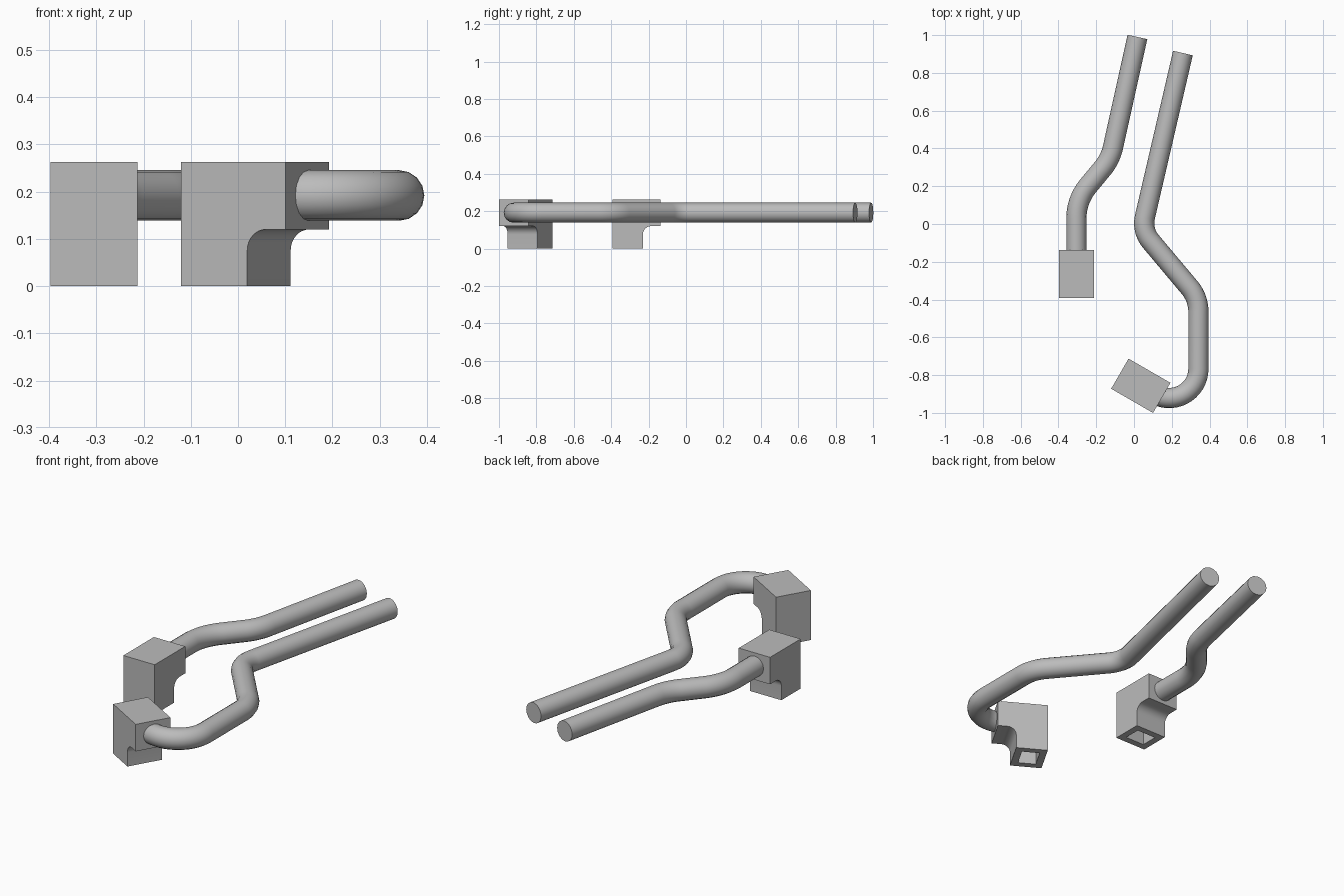
import bpy, bmesh
from math import sin, cos, pi, radians, tan
from mathutils import Vector, Matrix

cube = bpy.data.objects.get("Cube")
if cube:
    bpy.data.objects.remove(cube)

grey = bpy.data.materials.new("plain grey")
grey.use_nodes = True
colour = (0.5, 0.5, 0.5, 1)
grey.diffuse_color = colour
grey.node_tree.nodes["Principled BSDF"].inputs["Base Color"].default_value = colour

TUBE_Z, TUBE_R = 0.192, 0.0535


def select(ob):
    bpy.ops.object.select_all(action='DESELECT')
    ob.select_set(True)
    bpy.context.view_layer.objects.active = ob


def rounded_path(points, radii, steps=14):
    """Polyline with each inner corner replaced by a tangent arc."""
    pts = [Vector((*p, TUBE_Z)) for p in points]
    path = [pts[0]]
    for a, b, c, r in zip(pts, pts[1:], pts[2:], radii):
        u, v = (a - b).normalized(), (c - b).normalized()
        turn = pi - u.angle(v)
        start = b + u * r * tan(turn / 2)
        inward = (v + u * cos(turn)).normalized()
        for i in range(steps + 1):
            t = turn * i / steps
            path.append(start - u * r * sin(t) + inward * r * (1 - cos(t)))
    return path + [pts[-1]]


def cable(name, points, radii):
    path = rounded_path(points, radii)
    curve = bpy.data.curves.new(name, 'CURVE')
    curve.dimensions = '3D'
    curve.bevel_depth = TUBE_R
    curve.bevel_resolution = 6
    curve.use_fill_caps = True
    spline = curve.splines.new('POLY')
    spline.points.add(len(path) - 1)
    for p, co in zip(spline.points, path):
        p.co = (*co, 1)
    curve.materials.append(grey)
    ob = bpy.data.objects.new(name, curve)
    bpy.context.collection.objects.link(ob)
    select(ob)
    bpy.ops.object.convert(target='MESH')
    bpy.ops.object.shade_smooth_by_angle(angle=radians(40))


def connector(name, x, y, angle):
    # Side profile: a block with a filleted step below the cable exit
    half, front, leg, top, step, r = 0.092, -0.128, 0.034, 0.263, 0.12, 0.045
    profile = [(front, 0), (leg, 0)]
    for i in range(9):
        t = pi / 2 * i / 8
        profile.append((leg + r * (1 - cos(t)), step - r * (1 - sin(t))))
    profile += [(-front, step), (-front, top), (front, top)]

    bm = bmesh.new()
    face = bm.faces.new([bm.verts.new((-half, py, pz)) for py, pz in profile])
    ext = bmesh.ops.extrude_face_region(bm, geom=[face])
    moved = [g for g in ext["geom"] if isinstance(g, bmesh.types.BMVert)]
    bmesh.ops.translate(bm, verts=moved, vec=(2 * half, 0, 0))
    bmesh.ops.recalc_face_normals(bm, faces=bm.faces)

    # Rectangular socket in the underside
    bottom = min(bm.faces, key=lambda f: f.calc_center_median().z)
    bmesh.ops.inset_individual(bm, faces=[bottom], thickness=0.05)
    hole = bmesh.ops.extrude_discrete_faces(bm, faces=[bottom])["faces"][0]
    bmesh.ops.translate(bm, verts=hole.verts, vec=(0, 0, 0.1))
    bmesh.ops.recalc_face_normals(bm, faces=bm.faces)

    mesh = bpy.data.meshes.new(name)
    bm.to_mesh(mesh)
    bm.free()
    mesh.materials.append(grey)
    ob = bpy.data.objects.new(name, mesh)
    ob.matrix_world = Matrix.Translation((x, y, 0)) @ Matrix.Rotation(angle, 4, 'Z')
    bpy.context.collection.objects.link(ob)
    select(ob)
    bpy.ops.object.shade_smooth_by_angle(angle=radians(30))


# Short cable with a straight connector
connector("short_connector", -0.305, -0.265, 0)
cable("short_cable",
      [(-0.305, -0.2), (-0.305, 0.127), (-0.125, 0.344), (0.018, 0.99)],
      [0.27, 0.27])

# Long cable hooking round into an angled connector
connector("long_connector", 0.036, -0.8565, radians(-120))
cable("long_cable",
      [(0.078, -0.892), (0.341, -0.988), (0.341, -0.392), (0.041, -0.035), (0.259, 0.905)],
      [0.155, 0.2, 0.15])
